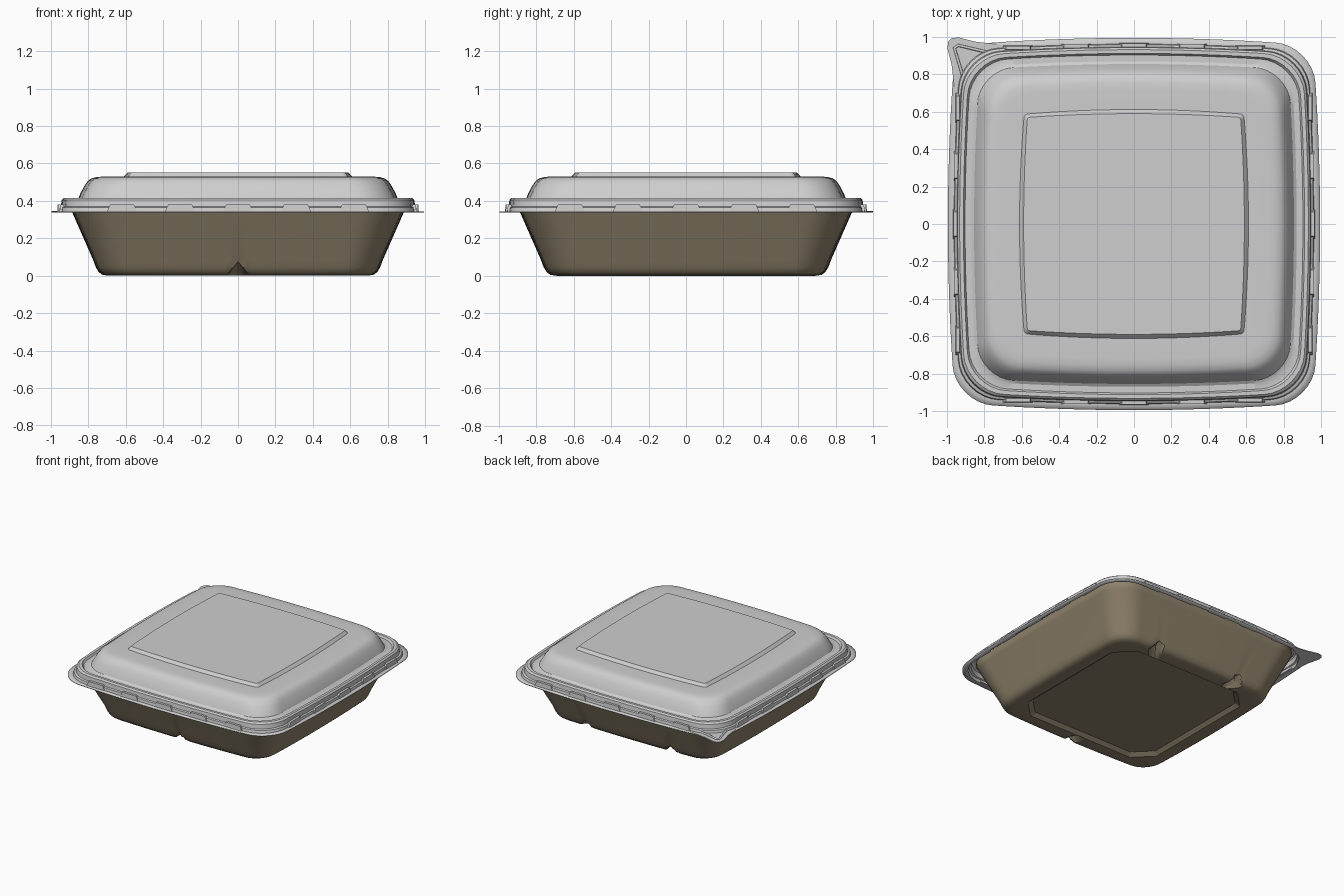
import bpy, bmesh, math
from mathutils import Vector

cube = bpy.data.objects.get("Cube")
if cube:
    bpy.data.objects.remove(cube, do_unlink=True)

SIDE, ARC = 48, 8  # segments along a side and around a corner


def material(name, colour):
    m = bpy.data.materials.new(name)
    m.use_nodes = True
    m.diffuse_color = (*colour, 1)
    m.node_tree.nodes["Principled BSDF"].inputs["Base Color"].default_value = (*colour, 1)
    return m


lid_grey = material("lid grey", (0.62, 0.62, 0.62))
tray_tan = material("tray tan", (0.27, 0.22, 0.145))


def ring(half, z, radius, bulge, chamfer=False):
    """Rounded square with gently bowed sides, anticlockwise."""
    h = half - bulge
    c = h - radius
    quarter = [(h, -c + 2 * c * i / SIDE) for i in range(SIDE)]
    for i in range(ARC):
        a = math.pi / 2 * i / ARC
        t = i / ARC
        u, v = (1 - t, t) if chamfer else (math.cos(a), math.sin(a))
        quarter.append((c + radius * u, c + radius * v))
    points = []
    for q in range(4):
        for x, y in quarter:
            for _ in range(q):
                x, y = -y, x
            points.append(Vector((x + bulge * x / h * (1 - (y / h) ** 2),
                                  y + bulge * y / h * (1 - (x / h) ** 2), z)))
    return points


def finish(name, bm, mat, thickness=0, smooth=True):
    mesh = bpy.data.meshes.new(name)
    bm.to_mesh(mesh)
    bm.free()
    mesh.materials.append(mat)
    ob = bpy.data.objects.new(name, mesh)
    bpy.context.collection.objects.link(ob)
    if thickness:
        mod = ob.modifiers.new("wall", "SOLIDIFY")
        mod.thickness = thickness
        mod.offset = -1
    if smooth:
        bpy.ops.object.select_all(action="DESELECT")
        bpy.context.view_layer.objects.active = ob
        ob.select_set(True)
        bpy.ops.object.shade_smooth_by_angle(angle=math.radians(32))
    return ob


def loft(name, rings, mat, thickness, cap_first=False, cap_last=False):
    bm = bmesh.new()
    loops = [[bm.verts.new(p) for p in r] for r in rings]
    n = len(loops[0])
    for a, b in zip(loops, loops[1:]):
        for k in range(n):
            j = (k + 1) % n
            bm.faces.new((a[k], a[j], b[j], b[k]))
    if cap_first:
        bm.faces.new(loops[0][::-1])
    if cap_last:
        bm.faces.new(loops[-1])
    return finish(name, bm, mat, thickness)


# Tray: recessed floor panel, rounded foot, sloping walls, rim tucked under the lid
tray = [ring(0.59, 0.025, 0.13, 0, True), ring(0.62, 0.0, 0.14, 0, True)]
for half, z, radius in [(0.69, 0, 0.12), (0.725, 0.005, 0.14), (0.745, 0.02, 0.15),
                        (0.76, 0.045, 0.16), (0.775, 0.085, 0.17),
                        (0.885, 0.335, 0.2), (0.905, 0.385, 0.2)]:
    tray.append(ring(half, z, radius, 0.02))

# Wedge notches along the foot: one in front, two behind
for points in tray[2:]:
    for p in points:
        for x, side in ((0, -1), (0.38, 1), (-0.38, 1)):
            if p.y * side > 0.6:
                p.z = max(p.z, 0.075 * (1 - abs(p.x - x) / 0.055))
loft("tray", tray, tray_tan, 0.01, cap_first=True)

# Lid: flange, snap rim, groove, dome and raised top panel
lid = [ring(h, z, r, b) for h, z, r, b in [
    (0.995, 0.344, 0.2, 0.04), (0.962, 0.344, 0.2, 0.035),
    (0.958, 0.365, 0.2, 0.035), (0.947, 0.37, 0.2, 0.035),
    (0.943, 0.405, 0.2, 0.035), (0.932, 0.416, 0.2, 0.035),
    (0.912, 0.416, 0.19, 0.035), (0.903, 0.4, 0.19, 0.035),
    (0.87, 0.4, 0.18, 0.03), (0.855, 0.41, 0.18, 0.03),
    (0.843, 0.44, 0.18, 0.03), (0.823, 0.478, 0.17, 0.03),
    (0.805, 0.505, 0.17, 0.03), (0.785, 0.52, 0.16, 0.03),
    (0.755, 0.528, 0.15, 0.03), (0.72, 0.53, 0.14, 0.03),
    (0.612, 0.53, 0.02, 0.025), (0.59, 0.552, 0.015, 0.02)]]
loft("lid", lid, lid_grey, 0.006, cap_last=True)

# Snap lugs around the rim
bm = bmesh.new()
for q in range(4):
    turn = Vector((math.cos(q * math.pi / 2), math.sin(q * math.pi / 2)))
    for i in range(-2, 3):
        along = 0.31 * i
        out = 0.955 - 0.035 * along ** 2
        verts = bmesh.ops.create_cube(bm, size=1)["verts"]
        for v in verts:
            taper = 0.8 if v.co.z > 0 else 1
            x = along + v.co.x * 0.16 * taper
            y = out + v.co.y * 0.024 * taper
            v.co = (x * turn.x - y * turn.y, x * turn.y + y * turn.x, 0.362 + v.co.z * 0.036)
finish("snap_lugs", bm, lid_grey, smooth=False)

# Pull tab at the back right corner
outline = [(-0.7, 0.957), (-0.85, 0.975), (-0.94, 0.998), (-0.975, 0.993), (-0.993, 0.975),
           (-0.998, 0.94), (-0.975, 0.85), (-0.957, 0.7), (-0.87, 0.87)]
bm = bmesh.new()
bm.faces.new([bm.verts.new((x, y, 0.345)) for x, y in outline])
bmesh.ops.recalc_face_normals(bm, faces=bm.faces)
for f in bm.faces:
    if f.normal.z < 0:
        f.normal_flip()
finish("pull_tab", bm, lid_grey, 0.007, smooth=False)

# Raised triangular bead on the tab
curve = bpy.data.curves.new("tab_bead", "CURVE")
curve.dimensions = "3D"
curve.bevel_depth = 0.008
curve.bevel_resolution = 2
spline = curve.splines.new("POLY")
bead = [(-0.77, 0.915), (-0.94, 0.955), (-0.96, 0.94), (-0.915, 0.79)]
spline.points.add(len(bead) - 1)
for point, (x, y) in zip(spline.points, bead):
    point.co = (x, y, 0.347, 1)
curve.materials.append(lid_grey)
bpy.context.collection.objects.link(bpy.data.objects.new("tab_bead", curve))
